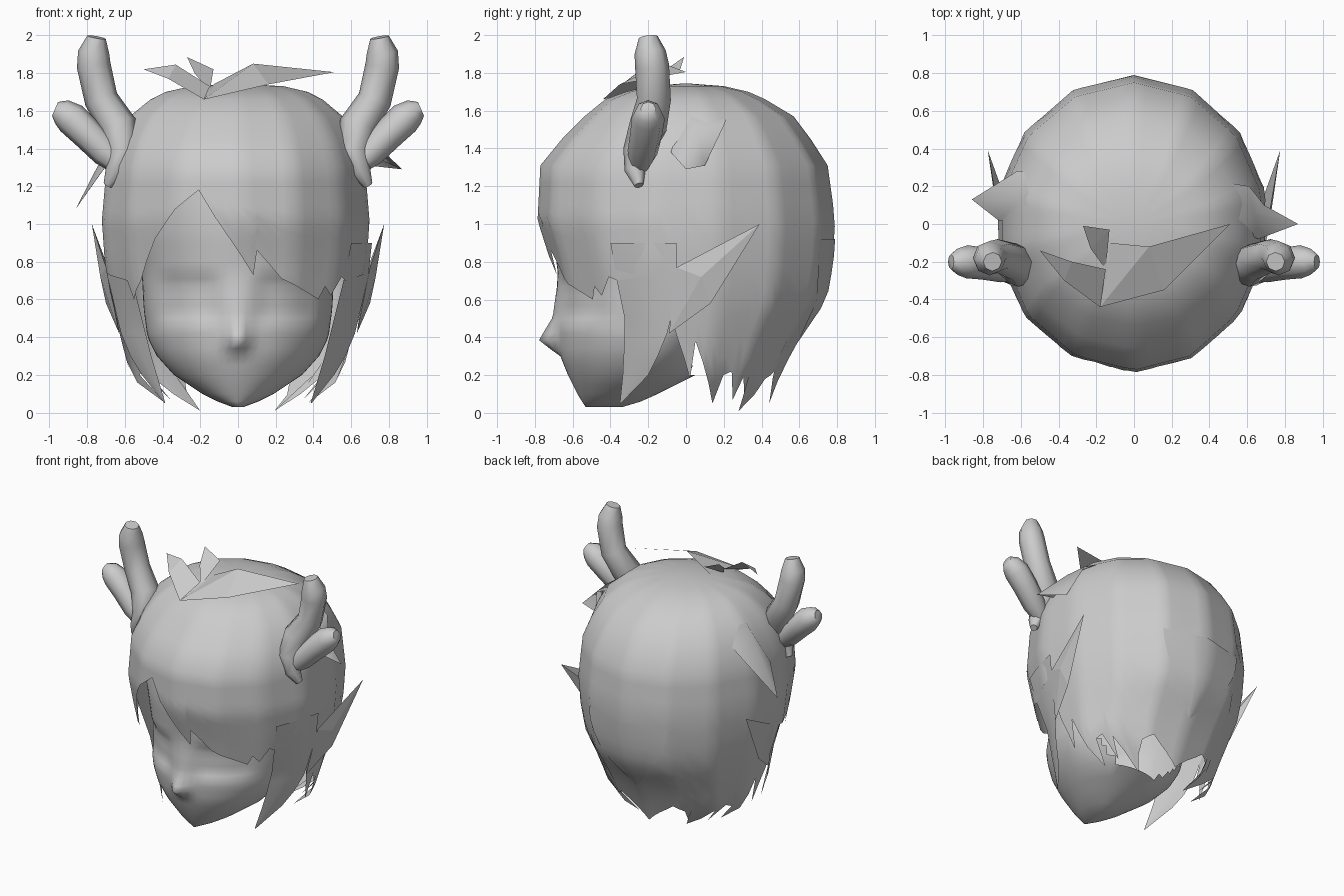
import bpy, bmesh, math
from mathutils import Vector

if "Cube" in bpy.data.objects:
    bpy.data.objects.remove(bpy.data.objects["Cube"])

gray = bpy.data.materials.new("plain_gray")
gray.diffuse_color = (0.6, 0.6, 0.6, 1)
gray.use_nodes = True
gray.node_tree.nodes["Principled BSDF"].inputs["Base Color"].default_value = gray.diffuse_color


def make(name, verts, faces, smooth=True, drop=None):
    """Mesh object with welded points and consistent normals."""
    me = bpy.data.meshes.new(name)
    me.from_pydata([tuple(v) for v in verts], [], faces)
    bm = bmesh.new()
    bm.from_mesh(me)
    bmesh.ops.remove_doubles(bm, verts=bm.verts, dist=0.0005)
    bmesh.ops.recalc_face_normals(bm, faces=bm.faces)
    if drop:
        gone = [f for f in bm.faces if drop(f.calc_center_median())]
        bmesh.ops.delete(bm, geom=gone, context='FACES')
    bm.to_mesh(me)
    bm.free()
    for p in me.polygons:
        p.use_smooth = smooth
    me.materials.append(gray)
    ob = bpy.data.objects.new(name, me)
    bpy.context.collection.objects.link(ob)
    return ob


def loft(name, rings, closed=True, caps=False, drop=None):
    """Skin a list of equally long point rows."""
    n = len(rings[0])
    verts = [p for r in rings for p in r]
    faces = []
    for i in range(len(rings) - 1):
        for j in range(n if closed else n - 1):
            k = (j + 1) % n
            faces.append((i * n + j, i * n + k, (i + 1) * n + k, (i + 1) * n + j))
    if caps:
        faces += [tuple(range(n)), tuple(range(len(verts) - n, len(verts)))]
    return make(name, verts, faces, drop=drop)


def lerp_table(table, key):
    """Interpolate rows of (key, values...) sorted by rising key."""
    if key <= table[0][0]:
        return table[0][1:]
    for a, b in zip(table, table[1:]):
        if key <= b[0]:
            t = (key - a[0]) / (b[0] - a[0])
            return [u + (v - u) * t for u, v in zip(a[1:], b[1:])]
    return table[-1][1:]


# Hair outline by height: z, half width, front depth, back depth
HAIR = [(0.0, .27, .44, .37), (.05, .40, .46, .44), (.18, .56, .54, .49),
        (.37, .61, .60, .585), (.6, .665, .67, .74), (.8, .70, .72, .775),
        (1.02, .715, .79, .79), (1.31, .69, .775, .75), (1.45, .64, .66, .66),
        (1.57, .57, .54, .57), (1.66, .46, .43, .42), (1.70, .38, .32, .33),
        (1.73, .25, .2, .2), (1.745, 0, 0, 0)]
STEP = 360 / 14


def hair_point(deg, z, grow=1.0):
    """Point on the fourteen-sided hair surface."""
    w, f, b = lerp_table(HAIR, z)

    def corner(k):
        a = math.radians(k * STEP)
        c, s = math.cos(a), math.sin(a)
        return Vector((w * s * (1.035 if s < 0 else 1), -c * (f if c > 0 else b), 0))
    k = math.floor(deg / STEP)
    p = corner(k).lerp(corner(k + 1), deg / STEP - k) * grow
    return (p.x, p.y, z)


# Hair hem: angle from the front, height. The sides mirror, the fringe does not
SIDE = [(58, .70), (70, .72), (80, .74), (85, .42), (93, .18),
        (95, .38), (109, .05), (114, .2), (119, .22), (124, .07), (128, .19), (138, .01),
        (150, .18), (158, .22)]
FRINGE = [(-54, .6), (-47.5, .7), (-38, .92), (-27, 1.08), (-17, 1.18), (-10, 1.04),
          (7, .73), (8.5, .86), (20, .71), (41, .60), (44, .67), (48, .62), (54, .72)]
hem = [(-180, .05)] + [(-a, z) for a, z in reversed(SIDE)] + FRINGE + SIDE + [(180, .05)]
angles = []
for (a, _), (b, _) in zip(hem, hem[1:]):
    n = max(1, math.ceil((b - a) / 6))
    angles += [a + (b - a) * i / n for i in range(n)]
crown = [1.745, 1.73, 1.70, 1.66, 1.57, 1.45, 1.31, 1.22]
rows = [[hair_point(a, z) for a in angles] for z in crown]
for i in range(1, 11):
    rows.append([hair_point(a, 1.22 + (lerp_table(hem, a)[0] - 1.22) * i / 10) for a in angles])
loft("hair_shell", rows)

# Pointed lock lying over the back of the hair
rows = []
for i in range(7):
    t = i / 6
    z = .92 - .55 * t
    spread = 27 * (1 - t ** 2) + .1
    rows.append([hair_point(180 + spread * s / 3, z, 1.008) for s in range(-3, 4)])
loft("back_lock", rows, closed=False)

# Face: z, half width, front y, middle y, back y. It is open behind, under the hair
FACE = [(.03, .03, -.53, -.44, -.34), (.06, .11, -.55, -.4, -.24), (.1, .19, -.575, -.34, -.15),
        (.2, .34, -.625, -.24, .05), (.3, .43, -.665, -.18, .1), (.4, .48, -.68, -.15, .15),
        (.55, .50, -.685, -.13, .2), (.75, .51, -.68, -.12, .25), (1.0, .55, -.71, -.1, .3),
        (1.25, .52, -.69, -.1, .3)]
NOSE = [(.30, 0), (.34, .05), (.385, .10), (.51, .02), (.68, .0)]
SOCKET = [(.46, 0), (.53, 1), (.69, 1), (.75, 0)]
levels = [.03, .06, .1, .15, .2, .25, .3, .34, .385, .42, .46, .5, .53, .57, .62, .67, .71, .75,
          .8, .9, 1.0, 1.12, 1.25]
rows = []
for z in levels:
    w, yf, yc, yb = lerp_table(FACE, z)
    row = []
    for j in range(72):
        a = 2 * math.pi * j / 72
        c, s = math.cos(a), math.sin(a)
        x = w * s
        y = yc - c * ((yc - yf) if c > 0 else (yb - yc))
        if c > 0:
            y -= lerp_table(NOSE, z)[0] * math.exp(-(x / .055) ** 2)
            dent = max(0, min(1, (abs(x) - .06) / .09, (.47 - abs(x)) / .1))
            y += .035 * dent * lerp_table(SOCKET, z)[0]
        row.append((x, y, z))
    rows.append(row)
loft("face", rows, caps=True, drop=lambda c: c.z > 1.24 or (c.z > .22 and c.y > .02))


def tube(name, path, sides=8):
    """Round limb through (x, y, z, radius) stations."""
    pts = [Vector(p[:3]) for p in path]
    rings = []
    for i, p in enumerate(pts):
        d = (pts[min(i + 1, len(pts) - 1)] - pts[max(i - 1, 0)]).normalized()
        u = d.cross(Vector((0, 1, 0))).normalized()
        v = d.cross(u)
        rings.append([p + path[i][3] * (u * math.cos(q) + v * math.sin(q))
                      for q in (2 * math.pi * k / sides for k in range(sides))])
    ob = loft(name, rings, caps=True)
    bpy.context.view_layer.objects.active = ob
    ob.select_set(True)
    bpy.ops.object.shade_smooth_by_angle(angle=math.radians(50))
    ob.select_set(False)


STEM = [(.69, -.25, 1.205, .025), (.65, -.27, 1.28, .055), (.61, -.255, 1.38, .08),
        (.635, -.20, 1.52, .10), (.725, -.17, 1.66, .09), (.765, -.18, 1.84, .09),
        (.765, -.19, 1.91, .083), (.75, -.20, 1.99, .05)]
BRANCH = [(.62, -.25, 1.30, .05), (.70, -.23, 1.38, .08), (.80, -.21, 1.48, .085),
          (.885, -.2, 1.56, .088), (.935, -.2, 1.595, .07), (.97, -.2, 1.61, .04)]
# Ear leaf corners: lower root, upper root, tip, back bend, then outer and inner middle
EAR = [(.63, -.09, .42), (.70, -.05, .77), (.775, .39, 1.0), (.70, .13, .58),
       (.73, .08, .72), (.67, .10, .72)]
# Side strand rows: z, front x, front y, back x, back y
STRAND = [(.9, .60, -.40, .71, -.05), (.72, .565, -.37, .69, -.05), (.5, .51, -.325, .64, -.08),
          (.42, .49, -.325, .62, -.10), (.3, .46, -.33, .57, -.15), (.2, .43, -.335, .51, -.20),
          (.05, .385, -.35, .39, -.345)]
for side, s in (("right", 1), ("left", -1)):
    tube(side + "_antler_stem", [(s * x, y, z, r) for x, y, z, r in STEM])
    tube(side + "_antler_branch", [(s * x, y, z, r) for x, y, z, r in BRANCH])
    make(side + "_ear", [(s * x, y, z) for x, y, z in EAR],
         [(i, (i + 1) % 4, m) for m in (4, 5) for i in range(4)], smooth=False)
    rows = []
    for z, xf, yf, xb, yb in STRAND:
        rows.append([(s * (xf + (xb - xf) * t + .1 * (xb - xf) * math.sin(math.pi * t)),
                      yf + (yb - yf) * t, z) for t in (0, .33, .67, 1)])
    loft(side + "_side_strand", rows, closed=False)


def lock(name, outline, ridge):
    """Leaf of hair: outline fanned around a raised ridge point."""
    n = len(outline)
    make(name, outline + [ridge], [(i, (i + 1) % n, n) for i in range(n)])


# Loose locks behind the antlers
lock("right_lock", [(.66, -.08, 1.38), (.87, 0, 1.29), (.69, .1, 1.31), (.61, .2, 1.52),
                    (.43, .23, 1.60), (.47, .0, 1.63)], (.64, .05, 1.51))
lock("left_lock", [(-.3, .3, 1.645), (-.62, .28, 1.42), (-.86, .13, 1.08), (-.72, .02, 1.28),
                   (-.42, .0, 1.655)], (-.62, .13, 1.55))

# Tuft of three leaves on the crown
make("tuft_left", [(-.18, -.44, 1.66), (-.37, -.3, 1.77), (-.5, -.14, 1.82),
                   (-.33, -.2, 1.845), (-.15, -.24, 1.73)], [(0, 1, 3, 4), (1, 2, 3)], False)
make("tuft_middle", [(-.15, -.24, 1.70), (-.23, -.13, 1.8), (-.27, -.01, 1.885),
                     (-.13, -.03, 1.82)], [(0, 1, 3), (1, 2, 3)], False)
make("tuft_right", [(-.18, -.44, 1.66), (-.13, -.1, 1.74), (.08, -.12, 1.85),
                    (.51, 0, 1.805), (.16, -.35, 1.74)], [(0, 1, 2), (0, 2, 4), (2, 3, 4)], False)
